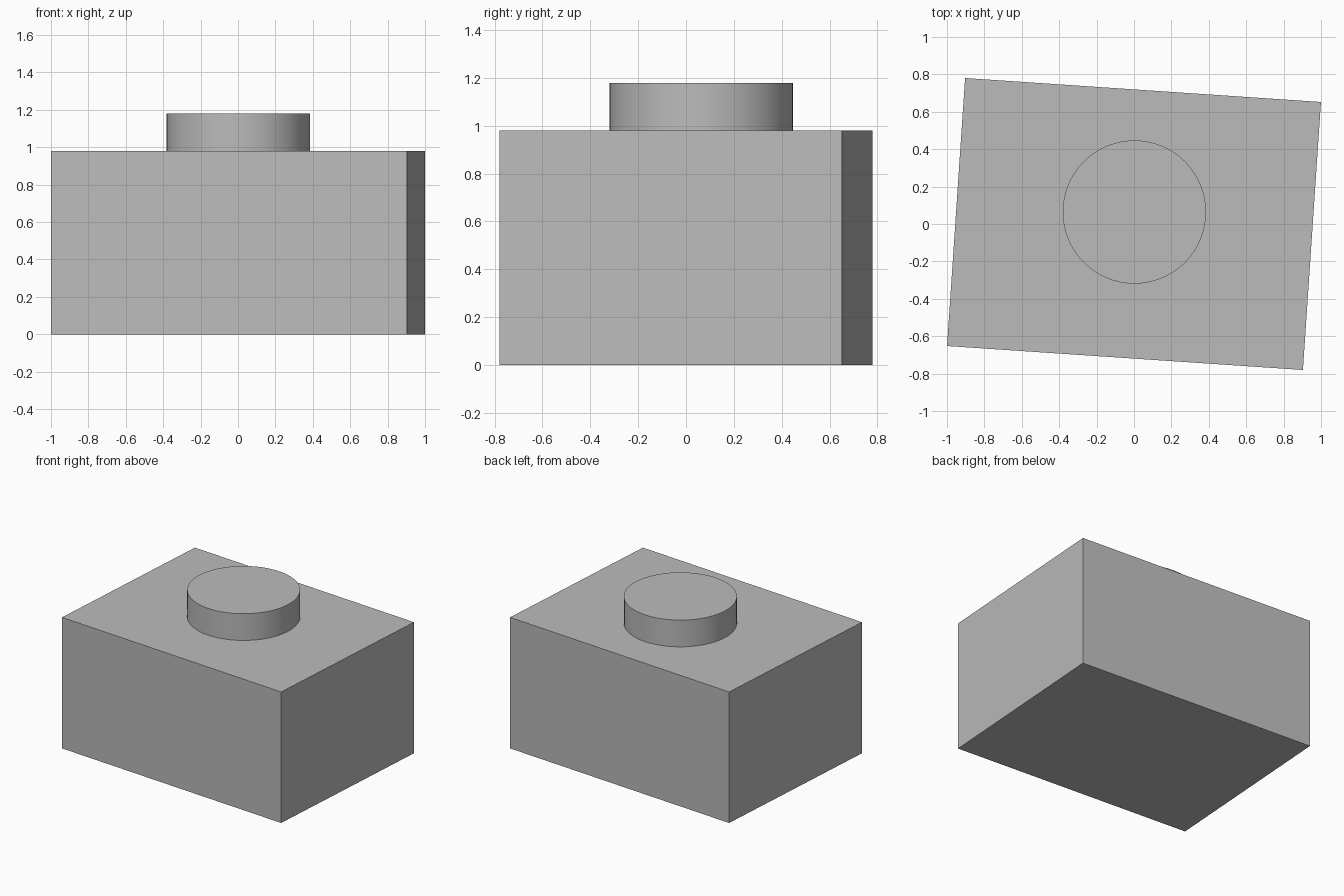
import bpy
from math import radians

if "Cube" in bpy.data.objects:
    bpy.data.objects.remove(bpy.data.objects["Cube"], do_unlink=True)

BODY_SIZE = (1.907, 1.436, 0.98)
KNOB_RADIUS, KNOB_HEIGHT = 0.383, 0.2
TURN = radians(-3.85)

grey = bpy.data.materials.new("plain grey")
grey.use_nodes = True
grey.diffuse_color = (0.5, 0.5, 0.5, 1)
grey.node_tree.nodes["Principled BSDF"].inputs["Base Color"].default_value = grey.diffuse_color


def finish(name):
    part = bpy.context.object
    part.name = part.data.name = name
    part.data.materials.append(grey)
    return part


# Slightly turned rectangular body
bpy.ops.mesh.primitive_cube_add(size=1, location=(0, 0, BODY_SIZE[2] / 2), rotation=(0, 0, TURN))
body = finish("block_body")
body.scale = BODY_SIZE
bpy.ops.object.transform_apply(location=False, rotation=False, scale=True)

# Round knob standing on the top face
bpy.ops.mesh.primitive_cylinder_add(vertices=64, radius=KNOB_RADIUS, depth=KNOB_HEIGHT,
                                    location=(0.002, 0.064, BODY_SIZE[2] + KNOB_HEIGHT / 2))
finish("top_knob")
bpy.ops.object.shade_smooth_by_angle(angle=radians(30))
